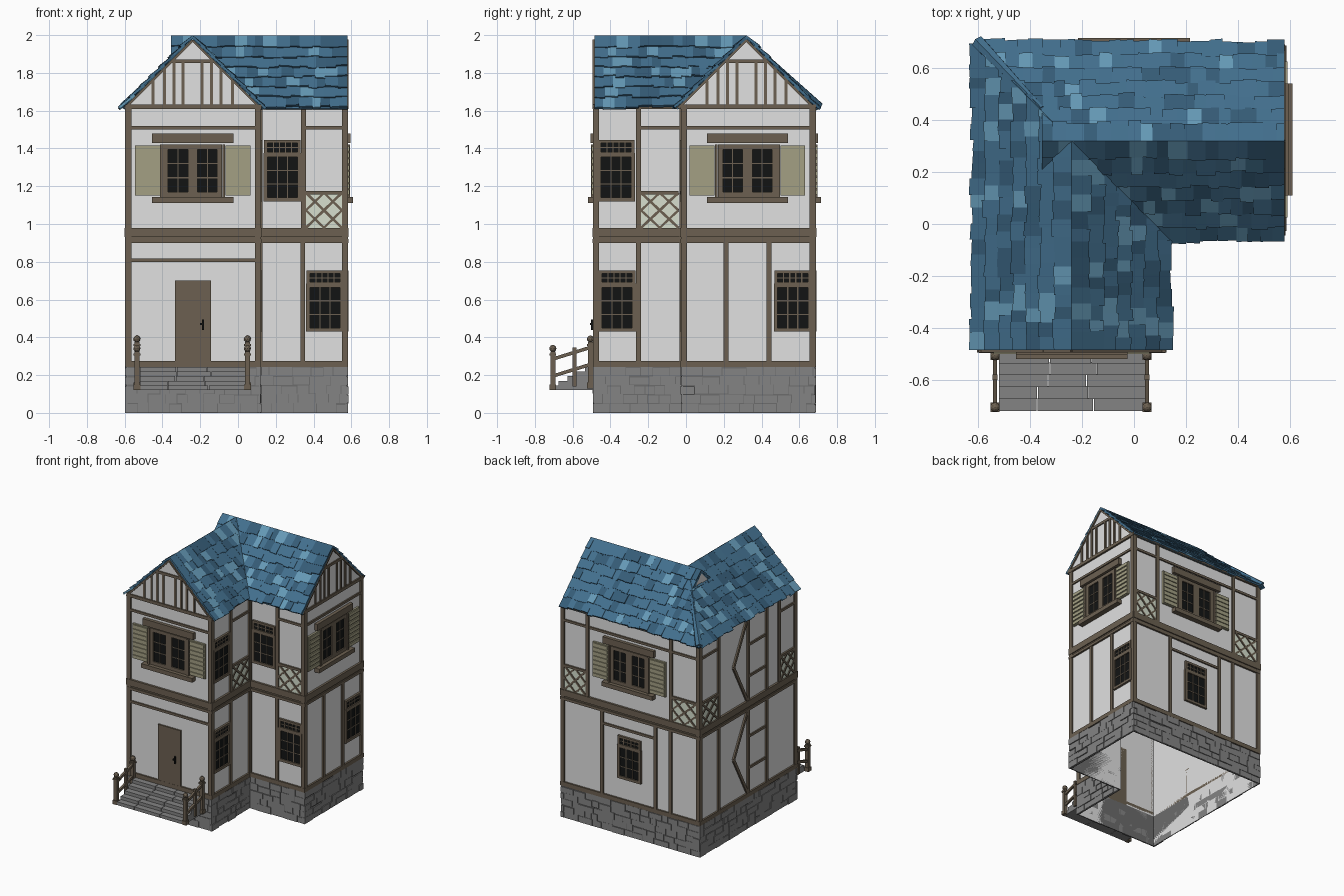
import bpy, bmesh, math, random
from mathutils import Vector, Matrix

if "Cube" in bpy.data.objects:
    bpy.data.objects.remove(bpy.data.objects["Cube"])

random.seed(4)
COLORS = [("plaster", (0.75, 0.75, 0.75)), ("timber", (0.15, 0.118, 0.083)),
          ("glass", (0.006, 0.007, 0.007)), ("shutter_paint", (0.37, 0.35, 0.23)),
          ("tile_blue", (0.055, 0.16, 0.27)), ("tile_light", (0.13, 0.32, 0.47)),
          ("tile_dark", (0.036, 0.107, 0.185)), ("stone", (0.23, 0.23, 0.23)),
          ("stone_dark", (0.15, 0.15, 0.15)), ("panel_green", (0.68, 0.74, 0.62))]
PLASTER, TIMBER, GLASS, SHUTTER, BLUE, LIGHT, DARK, STONE, STONE2, PANEL = range(10)
mats = []
for name, c in COLORS:
    m = bpy.data.materials.new(name)
    m.diffuse_color = (*c, 1)
    m.use_nodes = True
    m.node_tree.nodes["Principled BSDF"].inputs["Base Color"].default_value = m.diffuse_color
    mats.append(m)
parts = {}


def part(name):
    return parts.setdefault(name, bmesh.new())


def solid(name, bottom, top, mat):
    """Closed prism between two matching loops of points."""
    bm = part(name)
    a, b = [bm.verts.new(p) for p in bottom], [bm.verts.new(p) for p in top]
    n = len(a)
    faces = [bm.faces.new(a[::-1]), bm.faces.new(b)]
    faces += [bm.faces.new((a[i], a[(i + 1) % n], b[(i + 1) % n], b[i])) for i in range(n)]
    for f in faces:
        f.material_index = mat


# Walls: axis along the wall, plane position, outward sign, start, end
FRONT = ('x', -0.48, -1, -0.585, 0.11)
IN_FRONT = ('x', -0.015, -1, 0.11, 0.57)
RIGHT = ('y', 0.57, 1, -0.015, 0.675)
IN_RIGHT = ('y', 0.11, 1, -0.48, -0.015)
BACK = ('x', 0.675, 1, -0.585, 0.57)
LEFT = ('y', -0.585, -1, -0.48, 0.675)
WALLS = (FRONT, IN_FRONT, RIGHT, IN_RIGHT, BACK, LEFT)


def plate(name, w, pts, d0, d1, mat):
    """Extrude an outline drawn on a wall (u, z) from depth d0 to d1."""
    def at(u, z, d):
        q = w[1] + w[2] * d
        return (u, q, z) if w[0] == 'x' else (q, u, z)
    solid(name, [at(u, z, d0) for u, z in pts], [at(u, z, d1) for u, z in pts], mat)


def box(name, w, u0, u1, z0, z1, d=0.012, mat=TIMBER, d0=0.0):
    plate(name, w, [(u0, z0), (u1, z0), (u1, z1), (u0, z1)], d0, d, mat)


def bar(name, w, p, q, width=0.014, d=0.012):
    p, q = Vector(p), Vector(q)
    t = (q - p).normalized() * width / 2
    s = Vector((-t.y, t.x))
    plate(name, w, [p + s, p - s, q - s, q + s], 0, d, TIMBER)


def panes(w, u0, u1, z0, z1, nc, nr, frame=0.018, d=0.016):
    """Dark glass with a frame and glazing bars."""
    box("window_glass", w, u0, u1, z0, z1, 0.007, GLASS)
    for a, b in ((u0 - frame, u0), (u1, u1 + frame)):
        box("window_frames", w, a, b, z0 - frame, z1 + frame, d)
    for a, b in ((z0 - frame, z0), (z1, z1 + frame)):
        box("window_frames", w, u0, u1, a, b, d)
    for i in range(1, nc):
        u = u0 + (u1 - u0) * i / nc
        box("window_frames", w, u - 0.003, u + 0.003, z0, z1, 0.011)
    for i in range(1, nr):
        z = z0 + (z1 - z0) * i / nr
        box("window_frames", w, u0, u1, z - 0.003, z + 0.003, 0.010)


def small_window(w, c, z):
    panes(w, c - 0.08, c + 0.08, z + 0.02, z + 0.235, 3, 3, 0.02)
    panes(w, c - 0.08, c + 0.08, z + 0.262, z + 0.308, 5, 2, 0.017)


def shutter_window(w, c):
    for s in (-1, 1):
        panes(w, c + s * 0.078 - 0.052, c + s * 0.078 + 0.052, 1.17, 1.395, 2, 3, 0.026)
        a = c + s * 0.24
        box("shutters", w, a - 0.066, a + 0.066, 1.15, 1.415, 0.014, SHUTTER)
        for i in range(8):
            z = 1.155 + i * 0.033
            box("shutters", w, a - 0.06, a + 0.06, z, z + 0.024, 0.021, SHUTTER)
        box("window_frames", w, c + s * 0.165 - 0.007, c + s * 0.165 + 0.007, 1.14, 1.42, 0.022)
    box("window_frames", w, c - 0.215, c + 0.215, 1.43, 1.48, 0.025)
    box("window_frames", w, c - 0.215, c + 0.215, 1.11, 1.142, 0.04)


def lattice(w, u0, u1, z0=0.98, z1=1.165):
    box("lattice_panels", w, u0, u1, z0, z1, 0.005, PANEL)
    um, zm = (u0 + u1) / 2, (z0 + z1) / 2
    bar("lattice_panels", w, (u0, z0), (u1, z1))
    bar("lattice_panels", w, (u0, z1), (u1, z0))
    mids = [(um, z0), (u1, zm), (um, z1), (u0, zm)]
    for i in range(4):
        bar("lattice_panels", w, mids[i], mids[(i + 1) % 4], 0.012, 0.011)
    box("lattice_panels", w, u0, u1, z1 - 0.008, z1 + 0.01, 0.013)


def posts(w, us, z0, z1):
    for u in us:
        box("timber_frame", w, u - 0.013, u + 0.013, z0, z1)


def rail(w, u0, u1, z):
    box("timber_frame", w, u0, u1, z, z + 0.018, 0.01)


LOW, UP = (0.27, 0.905), (0.97, 1.615)
# Hollow plaster shell, stone base and main timbers on every wall
for w in WALLS:
    a, b = w[3], w[4]
    bm = part("plaster_walls")
    pts = [(u, w[1], z) if w[0] == 'x' else (w[1], u, z)
           for u, z in ((a, 0), (b, 0), (b, 1.62), (a, 1.62))]
    f = bm.faces.new([bm.verts.new(p) for p in pts])
    f.normal_update()
    out = Vector((0, w[2], 0)) if w[0] == 'x' else Vector((w[2], 0, 0))
    if f.normal.dot(out) < 0:
        f.normal_flip()
    e0, e1 = a - 0.012, b + 0.012
    if w in (IN_FRONT, ):
        e0 = a
    if w is IN_RIGHT:
        e1 = b
    box("stone_base", w, e0 + 0.005, e1 - 0.005, 0, 0.242, 0.006, STONE2)
    for row in range(5):
        u = e0
        while u < e1 - 0.01:
            n = min(u + random.uniform(0.05, 0.13), e1)
            z = row * 0.048
            box("stone_base", w, u, n - 0.004, z + random.uniform(0, 0.006),
                min(z + random.uniform(0.042, 0.056), 0.243), random.uniform(0.008, 0.014), STONE)
            u = n
    for z0, z1, d in ((0.243, 0.275, 0.013), (0.9, 0.92, 0.014), (0.92, 0.932, 0.008),
                      (0.932, 0.98, 0.016), (1.608, 1.632, 0.014)):
        box("timber_frame", w, e0, e1, z0, z1, d)
    for u0, u1 in ((e0, a + 0.02), (b - 0.02, e1)):
        box("timber_frame", w, u0, u1, 0.25, 1.62)

# Front: door and shuttered window
rail(FRONT, -0.57, 0.1, 1.5)
rail(FRONT, -0.57, 0.1, 0.8)
shutter_window(FRONT, -0.24)
box("door", FRONT, -0.333, -0.143, 0.24, 0.7, 0.012)
box("door_handle", FRONT, -0.19, -0.18, 0.44, 0.495, 0.022, GLASS)
box("door_handle", FRONT, -0.2, -0.18, 0.465, 0.475, 0.028, GLASS)
# Recessed front and the side facing it
small_window(IN_FRONT, 0.235, 1.12)
small_window(IN_FRONT, 0.46, 0.43)
posts(IN_FRONT, (0.347, ), *UP)
posts(IN_FRONT, (0.343, ), *LOW)
lattice(IN_FRONT, 0.36, 0.55)
rail(IN_FRONT, 0.36, 0.55, 1.5)
small_window(IN_RIGHT, -0.37, 1.12)
small_window(IN_RIGHT, -0.365, 0.43)
posts(IN_RIGHT, (-0.252, ), *UP)
posts(IN_RIGHT, (-0.252, ), *LOW)
lattice(IN_RIGHT, -0.238, -0.04)
rail(IN_RIGHT, -0.238, -0.03, 1.5)
# Right gable side
shutter_window(RIGHT, 0.325)
rail(RIGHT, 0, 0.66, 1.5)
posts(RIGHT, (0.212, 0.44), *LOW)
small_window(RIGHT, 0.565, 0.43)
# Back
shutter_window(BACK, 0)
small_window(BACK, 0, 0.43)
posts(BACK, (-0.35, 0.355), *UP)
posts(BACK, (-0.345, -0.22, 0.235), *LOW)
lattice(BACK, 0.368, 0.55)
lattice(BACK, -0.565, -0.363)
rail(BACK, -0.57, 0.56, 1.5)
rail(BACK, -0.22, 0.235, 0.8)
# Left: posts, braces and staggered rails
posts(LEFT, (0.45, 0.09, -0.13, -0.28), *UP)
posts(LEFT, (0.45, 0.09, -0.13), *LOW)
lattice(LEFT, 0.463, 0.655)
lattice(LEFT, -0.46, -0.293)
rail(LEFT, 0.45, 0.66, 1.5)
rail(LEFT, -0.46, -0.28, 1.5)
for z0, z1 in (LOW, UP):
    zm = (z0 + z1) / 2
    bar("timber_frame", LEFT, (0.1, z1), (0.27, zm), 0.022)
    bar("timber_frame", LEFT, (0.27, zm), (0.1, z0), 0.022)
    rail(LEFT, -0.13, 0.09, z0 + 0.42)
    rail(LEFT, -0.13, 0.09, z0 + 0.18)

# Gables with studs, collar and edge boards
for w, c in ((FRONT, -0.24), (RIGHT, 0.32)):
    plate("gables", w, [(c - 0.362, 1.612), (c + 0.362, 1.612), (c, 1.975)], -0.01, 0.004, PLASTER)
    box("gable_timbers", w, c - 0.11, c + 0.11, 1.852, 1.872)
    for s in (-1, 1):
        bar("gable_timbers", w, (c + s * 0.36, 1.612), (c, 1.972), 0.012, 0.014)
        for o, top in ((0.05, 1.855), (0.1, 1.855), (0.15, 1.82), (0.21, 1.76)):
            box("gable_timbers", w, c + s * o - 0.008, c + s * o + 0.008, 1.62, top, 0.011)
# Stub end of the cross ridge
plate("gables", ('y', -0.35, -1), [(0.19, 1.85), (0.45, 1.85), (0.32, 1.98)], 0, 0.004, PLASTER)


# Roof: rows of uneven tiles on 45 degree slopes
def slope(start, along, length, inward, clip=False):
    bm_name = "clipped_roof_tiles" if clip else "roof_tiles"
    o, a, i = Vector(start), Vector(along), Vector(inward)
    v, n = (i + Vector((0, 0, 1))).normalized(), (Vector((0, 0, 1)) - i).normalized()
    full = 0.37 * math.sqrt(2)
    step = full / 7

    def at(u, y, h):
        return o + a * u + v * y + n * h
    for r in range(7):
        u = 0
        while u < length - 0.005:
            e = min(u + random.uniform(0.04, 0.075), length)
            if length - e < 0.025:
                e = length
            y0 = r * step - random.uniform(-0.004, 0.014)
            y1 = min((r + 1) * step + 0.02, full + 0.012)
            h = random.uniform(0.017, 0.025)
            k = random.uniform(-0.006, 0.006)
            low = [at(u, y0, h - 0.014), at(e, y0 + k, h - 0.014), at(e, y1, -0.002), at(u, y1, -0.002)]
            top = [at(u, y0, h), at(e, y0 + k, h), at(e, y1, 0.012), at(u, y1, 0.012)]
            solid(bm_name, low, top, random.choices((BLUE, DARK, LIGHT), (6, 2.5, 1.5))[0])
            u = e
    if not clip:
        solid("roof_boards", [at(0, 0, -0.008), at(length, 0, -0.008), at(length, full, -0.008), at(0, full, -0.008)],
              [at(0, 0, 0), at(length, 0, 0), at(length, full, 0), at(0, full, 0)], BLUE)


E = 1.612
slope((-0.61, -0.485, E), (0, 1, 0), 1.18, (1, 0, 0), True)    # front wing, left
slope((0.13, -0.485, E), (0, 1, 0), 0.81, (-1, 0, 0), True)    # front wing, right
clip_bm = part("clipped_roof_tiles")
bmesh.ops.bisect_plane(clip_bm, geom=clip_bm.verts[:] + clip_bm.edges[:] + clip_bm.faces[:],
                       plane_co=(0, 0.08, 0), plane_no=Vector((1, 1, 0)).normalized(), clear_outer=True)
parts["front_wing_tiles"] = parts.pop("clipped_roof_tiles")
slope((-0.61, 0.69, E), (1, 0, 0), 0.26, (0, -1, 0), True)     # back corner beside the hip
clip_bm = part("clipped_roof_tiles")
bmesh.ops.bisect_plane(clip_bm, geom=clip_bm.verts[:] + clip_bm.edges[:] + clip_bm.faces[:],
                       plane_co=(0, 0.08, 0), plane_no=Vector((1, 1, 0)).normalized(), clear_inner=True)
parts["hip_corner_tiles"] = parts.pop("clipped_roof_tiles")
slope((-0.355, 0.69, E), (1, 0, 0), 0.935, (0, -1, 0))         # cross wing, back
slope((-0.355, -0.05, E), (1, 0, 0), 0.935, (0, 1, 0))         # cross wing, front
# Hip cap
p, q = Vector((-0.6, 0.7, E + 0.012)), Vector((-0.355, 0.445, 1.872))
rot = (q - p).to_track_quat('Z', 'Y').to_matrix().to_4x4()
bmesh.ops.create_cone(part("hip_cap"), segments=6, cap_ends=True, radius1=0.028, radius2=0.01,
                      depth=(q - p).length, matrix=Matrix.Translation((p + q) / 2) @ rot)
for f in part("hip_cap").faces:
    f.material_index = BLUE

# Stairs of split stone blocks
for k in range(5):
    y, u = -0.72 + k * 0.046, -0.52
    while u < 0.045:
        e = u + random.uniform(0.12, 0.24)
        e = 0.05 if e > -0.03 else e
        box("stairs", ('x', y, 1), u, e - 0.003, 0.12, 0.145 + k * 0.0245, 0.05 if k < 4 else 0.056, STONE)
        u = e

# Railings: posts with ball tops and two sloping rails per side
for x in (-0.535, 0.05):
    side = ('y', x - 0.008, 1)
    for y, z0, z1, r in ((-0.705, 0.12, 0.325, 0.013), (-0.59, 0.14, 0.345, 0.01), (-0.506, 0.13, 0.375, 0.013)):
        box("railings", ('x', y, 1), x - r, x + r, z0, z1, r, TIMBER, -r)
        if r > 0.01:
            box("railings", ('x', y, 1), x - 0.018, x + 0.018, z1 - 0.02, z1 - 0.01, 0.018, TIMBER, -0.018)
            box("railings", ('x', y, 1), x - 0.018, x + 0.018, z0, z0 + 0.03, 0.018, TIMBER, -0.018)
            made = bmesh.ops.create_icosphere(part("railings"), subdivisions=2, radius=0.019,
                                              matrix=Matrix.Translation((x, y, z1 + 0.016)))
            for vert in made["verts"]:
                for f in vert.link_faces:
                    f.material_index = TIMBER
    for z in (0.285, 0.195):
        bar("railings", side, (-0.705, z), (-0.495, z + 0.065), 0.018, 0.016)

# Turn every part into an object
for name, bm in parts.items():
    if name != "plaster_walls":
        bmesh.ops.recalc_face_normals(bm, faces=bm.faces[:])
    mesh = bpy.data.meshes.new(name)
    bm.to_mesh(mesh)
    bm.free()
    for m in mats:
        mesh.materials.append(m)
    bpy.context.collection.objects.link(bpy.data.objects.new(name, mesh))
